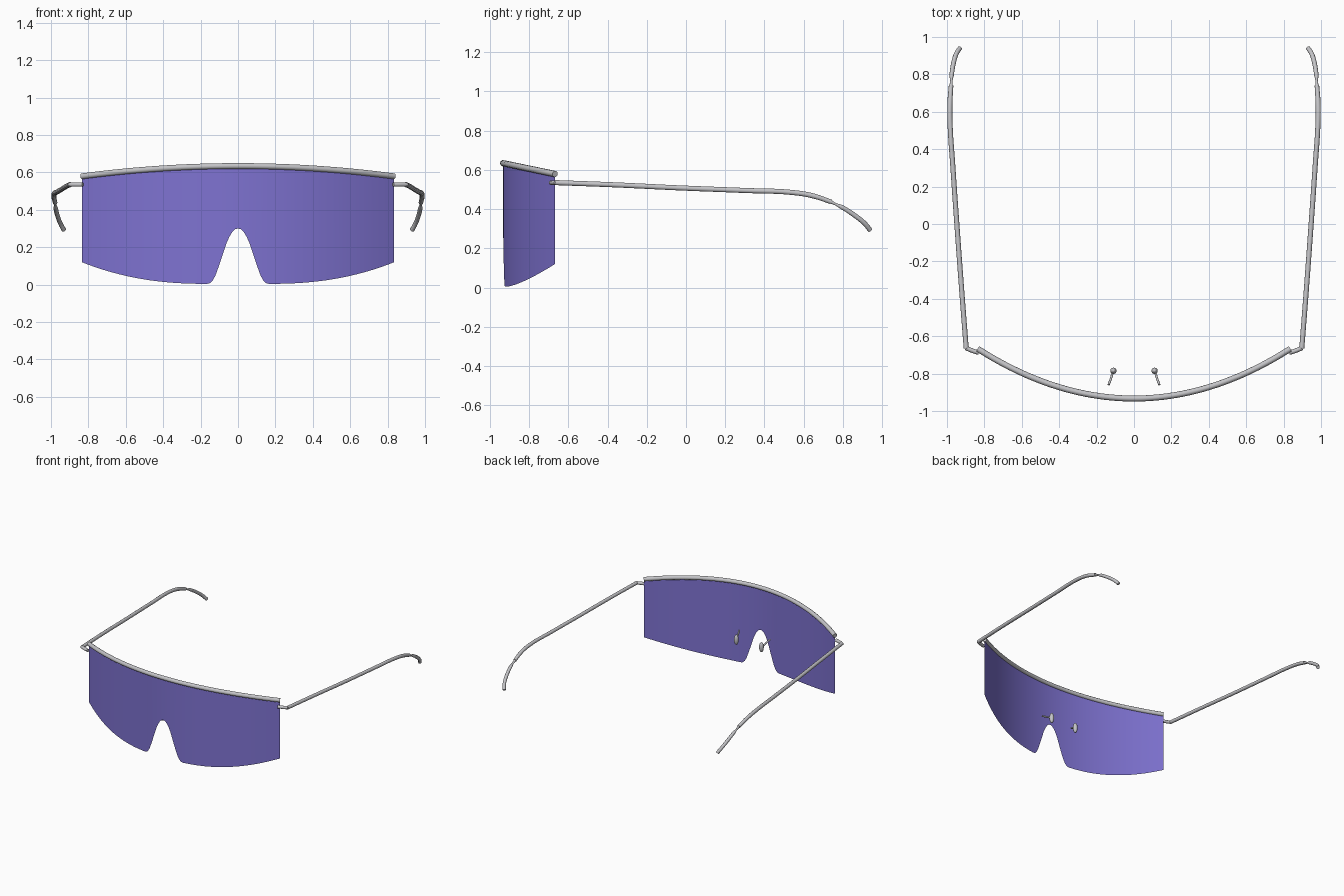
import bpy, bmesh, math

cube = bpy.data.objects.get("Cube")
if cube:
    bpy.data.objects.remove(cube, do_unlink=True)


def material(name, rgb):
    m = bpy.data.materials.new(name)
    m.use_nodes = True
    m.diffuse_color = (*rgb, 1)
    m.node_tree.nodes["Principled BSDF"].inputs["Base Color"].default_value = (*rgb, 1)
    return m


METAL = material("silver metal", (0.55, 0.55, 0.57))
LENS = material("purple lens", (0.21, 0.17, 0.64))
HALF = 0.835


def add_mesh(name, mesh, mat):
    mesh.materials.clear()
    mesh.materials.append(mat)
    ob = bpy.data.objects.new(name, mesh)
    bpy.context.collection.objects.link(ob)
    bpy.ops.object.select_all(action='DESELECT')
    ob.select_set(True)
    bpy.context.view_layer.objects.active = ob
    bpy.ops.object.shade_smooth_by_angle(angle=math.radians(40))
    return ob


def tube(name, points, radius, scales=None):
    """Round rod through the points, with optional radius factors."""
    cu = bpy.data.curves.new(name, 'CURVE')
    cu.dimensions = '3D'
    cu.bevel_depth = radius
    cu.bevel_resolution = 3
    cu.resolution_u = 6
    cu.use_fill_caps = True
    sp = cu.splines.new('BEZIER')
    sp.bezier_points.add(len(points) - 1)
    for i, (bp, p) in enumerate(zip(sp.bezier_points, points)):
        bp.co = p
        bp.handle_left_type = bp.handle_right_type = 'AUTO'
        bp.radius = scales[i] if scales else 1
    tmp = bpy.data.objects.new(name + "_path", cu)
    bpy.context.collection.objects.link(tmp)
    bpy.context.view_layer.update()
    mesh = bpy.data.meshes.new_from_object(
        tmp.evaluated_get(bpy.context.evaluated_depsgraph_get()))
    bpy.data.objects.remove(tmp, do_unlink=True)
    return add_mesh(name, mesh, METAL)


# Shared wrap curve and edge heights of the visor
def wrap(x):
    return -0.933 + 0.265 * (x / HALF) ** 2


def top_edge(x):
    return 0.634 - 0.055 * (x / HALF) ** 2


NOTCH = [(0, .30), (.015, .296), (.03, .282), (.045, .258), (.06, .225), (.08, .165),
         (.1, .105), (.12, .05), (.135, .022), (.15, .008), (.165, .004)]


def bottom_edge(x):
    a = abs(x)
    for (x0, z0), (x1, z1) in zip(NOTCH, NOTCH[1:]):
        if a <= x1:
            return z0 + (z1 - z0) * (a - x0) / (x1 - x0)
    return 0.004 + 0.116 * ((a - 0.165) / (HALF - 0.165)) ** 2.3


# Wraparound lens sheet with the nose notch in its lower edge
side = [p[0] for p in NOTCH] + [0.165 + (HALF - 0.165) * i / 24 for i in range(1, 25)]
xs = [-x for x in reversed(side[1:])] + side
bm = bmesh.new()
columns = [[bm.verts.new((x, wrap(x), z)) for z in (bottom_edge(x), top_edge(x))] for x in xs]
for a, b in zip(columns, columns[1:]):
    bm.faces.new((a[0], b[0], b[1], a[1]))
lens_mesh = bpy.data.meshes.new("lens")
bm.to_mesh(lens_mesh)
bm.free()
add_mesh("lens", lens_mesh, LENS)

# Brow bar along the top of the lens
bar_x = [HALF * i / 8 for i in range(-8, 9)]
tube("brow_bar", [(x, wrap(x), top_edge(x)) for x in bar_x], 0.016)

for label, s in (("left", 1), ("right", -1)):
    # Hinge arm joining the lens to the temple
    tube(label + "_hinge", [(s * .83, -.688, .535), (s * .865, -.677, .535),
                            (s * .9, -.662, .535)], 0.012)

    # Temple running back, narrowing where the ear tip begins
    temple = [(.897, -.665, .535), (.92, -.37, .524), (.945, -.03, .508), (.968, .3, .495),
              (.984, .55, .484), (.984, .65, .467), (.978, .74, .437)]
    tube(label + "_temple", [(s * x, y, z) for x, y, z in temple], 0.0135,
         [1, 1, 1, 1, 1, 1, .9])
    tip = [(.978, .735, .439), (.977, .765, .424), (.975, .795, .41),
           (.965, .86, .368), (.95, .91, .328), (.931, .94, .292)]
    tube(label + "_ear_tip", [(s * x, y, z) for x, y, z in tip], 0.0125,
         [.75, .5, .95, 1, 1, 1])

    # Nose pad and its wire stem
    tube(label + "_pad_stem", [(s * .113, -.79, .252), (s * .123, -.825, .272),
                               (s * .136, -.86, .29)], 0.006)
    bm = bmesh.new()
    bmesh.ops.create_uvsphere(bm, u_segments=16, v_segments=10, radius=1)
    bmesh.ops.scale(bm, vec=(.017, .017, .04), verts=bm.verts)
    bmesh.ops.translate(bm, vec=(s * .11, -.785, .25), verts=bm.verts)
    pad_mesh = bpy.data.meshes.new(label + "_nose_pad")
    bm.to_mesh(pad_mesh)
    bm.free()
    add_mesh(label + "_nose_pad", pad_mesh, METAL)
